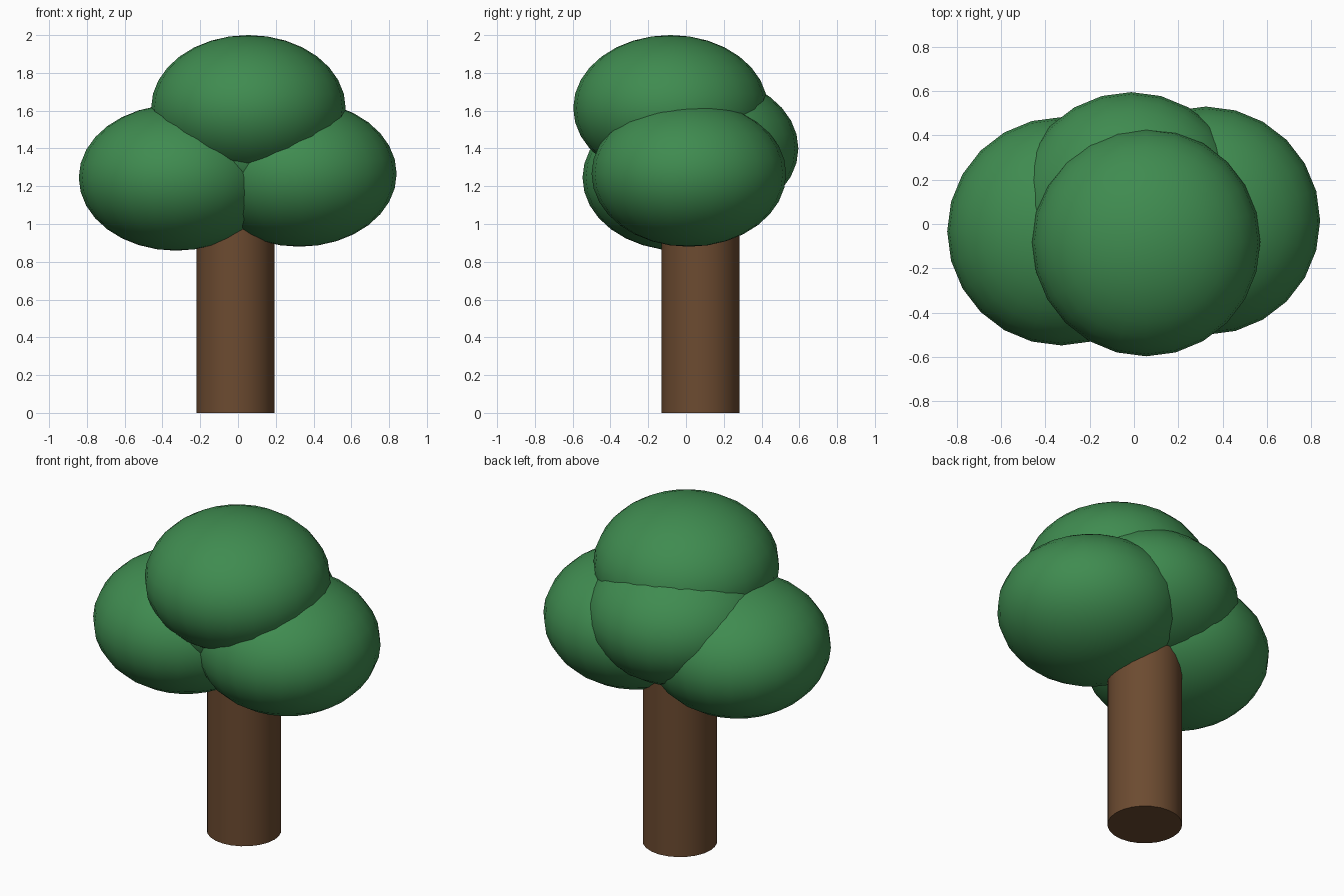
import bpy
import math

if "Cube" in bpy.data.objects:
    bpy.data.objects.remove(bpy.data.objects["Cube"])


def material(name, color):
    mat = bpy.data.materials.new(name)
    mat.diffuse_color = color
    mat.use_nodes = True
    mat.node_tree.nodes["Principled BSDF"].inputs["Base Color"].default_value = mat.diffuse_color
    return mat


bark = material("bark", (0.15, 0.07, 0.03, 1))
leaf = material("leaf", (0.05, 0.26, 0.08, 1))


def finish(name, mat):
    obj = bpy.context.object
    obj.name = name
    obj.data.materials.append(mat)
    bpy.ops.object.transform_apply(location=False, rotation=False, scale=True)
    bpy.ops.object.shade_smooth_by_angle(angle=math.radians(40))


# Trunk, running up into the foliage
HEIGHT = 1.2
bpy.ops.mesh.primitive_cylinder_add(vertices=24, radius=0.206, depth=HEIGHT,
                                    location=(-0.013, 0.077, HEIGHT / 2))
finish("trunk", bark)

# Foliage: four equal flattened spheres
clumps = {
    "foliage_left": (-0.328, -0.033, 1.245),
    "foliage_right": (0.325, 0.015, 1.266),
    "foliage_back": (-0.012, 0.08, 1.40),
    "foliage_top": (0.055, -0.082, 1.614),
}
for name, center in clumps.items():
    bpy.ops.mesh.primitive_uv_sphere_add(segments=24, ring_count=16,
                                         radius=0.515, location=center)
    bpy.context.object.scale.z = 0.75
    finish(name, leaf)
